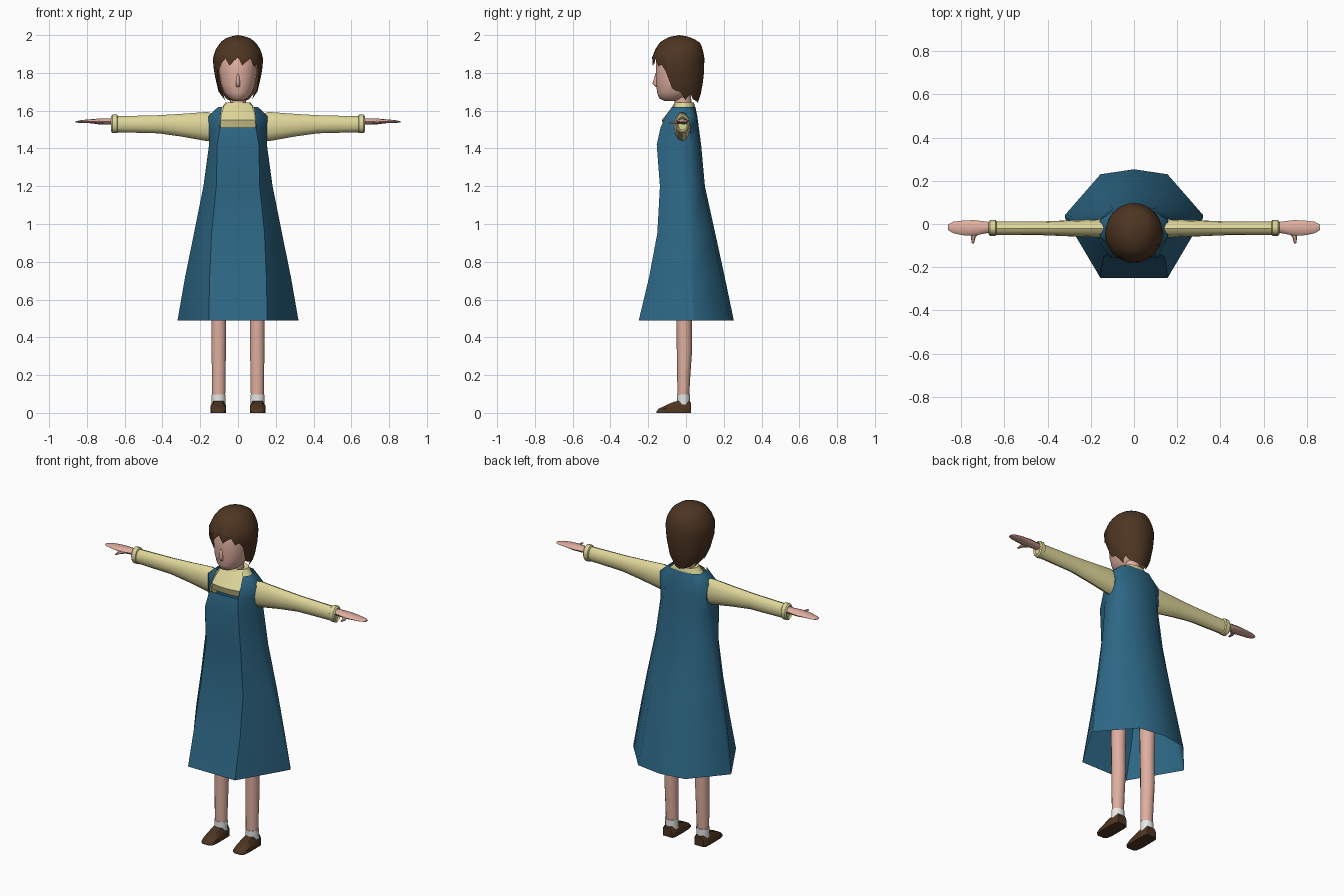
import bpy, bmesh, math
from math import sin, cos, pi, radians


def material(name, rgb):
    m = bpy.data.materials.new(name)
    m.diffuse_color = (*rgb, 1)
    return m


BLUE = material("dress blue", (0.026, 0.135, 0.235))
SKIN = material("skin", (0.74, 0.43, 0.35))
YELLOW = material("blouse yellow", (0.73, 0.67, 0.32))
BROWN = material("dark brown", (0.075, 0.036, 0.016))
WHITE = material("sock white", (0.82, 0.82, 0.82))


def loft(name, rings, mat, caps=True, closed=True, skip=None, angle=40):
    """Skin a list of equal-length rings; skip(i, j) leaves a face out."""
    bm = bmesh.new()
    vs = [[bm.verts.new(p) for p in r] for r in rings]
    n = len(rings[0])
    for i in range(len(rings) - 1):
        for j in range(n if closed else n - 1):
            if skip and skip(i, j):
                continue
            k = (j + 1) % n
            bm.faces.new((vs[i][j], vs[i][k], vs[i + 1][k], vs[i + 1][j]))
    if caps:
        bm.faces.new(vs[0])
        bm.faces.new(vs[-1])
    bmesh.ops.remove_doubles(bm, verts=bm.verts, dist=0.0003)
    bmesh.ops.recalc_face_normals(bm, faces=bm.faces)
    me = bpy.data.meshes.new(name)
    bm.to_mesh(me)
    bm.free()
    me.materials.append(mat)
    ob = bpy.data.objects.new(name, me)
    bpy.context.collection.objects.link(ob)
    bpy.ops.object.select_all(action='DESELECT')
    ob.select_set(True)
    bpy.context.view_layer.objects.active = ob
    bpy.ops.object.shade_smooth_by_angle(angle=radians(angle))
    return ob


def level(z, cx, cy, rx, ry, n=10):
    """Horizontal ellipse."""
    return [(cx + rx * sin(2 * pi * i / n), cy - ry * cos(2 * pi * i / n), z) for i in range(n)]


def upright(x, cy, cz, ry, rz, n=10):
    """Ellipse facing along x."""
    return [(x, cy + ry * cos(2 * pi * i / n), cz + rz * sin(2 * pi * i / n)) for i in range(n)]


# Dress: ten-sided rings, open hem and square neckline
def dress_ring(z, a, f, w, m, s, b, r, c):
    half = [(a, f), (w, m - s), (w, m + s), (b, r)]
    pts = [(0, f)] + half + [(0, c)] + [(-x, y) for x, y in reversed(half)]
    return [(x, y, z) for x, y in pts]


DRESS = [(0.49, .155, -.25, .32, .035, .006, .155, .23, .253),
         (0.72, .15, -.195, .28, .02, .015, .14, .185, .205),
         (0.95, .14, -.152, .233, .01, .025, .125, .14, .155),
         (1.20, .115, -.138, .183, -.01, .035, .11, .087, .10),
         (1.42, .11, -.155, .153, -.02, .04, .10, .07, .08),
         (1.51, .095, -.135, .153, -.02, .045, .10, .062, .068),
         (1.57, .092, -.108, .157, -.02, .04, .095, .055, .06),
         (1.62, .085, -.075, .105, -.012, .03, .07, .043, .05)]
loft("dress", [dress_ring(*d) for d in DRESS], BLUE, caps=False,
     skip=lambda i, j: i >= 5 and j in (0, 9), angle=50)

# Blouse front panel, showing inside the neckline
PANEL = [(1.51, .094, -.115), (1.55, .093, -.128), (1.585, .088, -.10),
         (1.625, .075, -.07), (1.64, .06, -.055)]
loft("blouse_front", [[(w * u, y + .012 * u * u, z) for u in (-1, -.5, 0, .5, 1)]
                      for z, w, y in PANEL], YELLOW, caps=False, closed=False)
# Blouse yoke and collar
loft("blouse_collar", [level(1.52, 0, -.02, .12, .06, 14), level(1.595, 0, -.015, .115, .06, 14),
                       level(1.62, 0, -.012, .085, .06, 14), level(1.642, 0, -.01, .07, .052, 14),
                       level(1.635, 0, -.01, .05, .04, 14)], YELLOW)

# Neck and head
loft("neck", [level(1.58, 0, -.012, .045, .045), level(1.70, 0, -.02, .042, .045)], SKIN)
HEAD = [(1.652, .025, -.115, -.03), (1.665, .05, -.142, 0), (1.695, .075, -.153, .03),
        (1.74, .091, -.158, .05), (1.80, .101, -.160, .065), (1.87, .103, -.158, .07),
        (1.93, .085, -.13, .05), (1.965, .03, -.07, 0)]
loft("head", [level(z, 0, (f + b) / 2, w, (b - f) / 2, 16) for z, w, f, b in HEAD], SKIN, angle=60)
loft("nose", [level(1.725, 0, -.148, .010, .012, 6), level(1.742, 0, -.158, .013, .02, 6),
              level(1.80, 0, -.15, .005, .01, 6)], SKIN, angle=80)

# Bobbed hair: columns hang from the crown to a bottom edge set by angle
HAIR = [(2.0, 0, -.035, -.035), (1.99, .055, -.09, .025), (1.965, .09, -.135, .07),
        (1.93, .115, -.16, .088), (1.88, .134, -.18, .097), (1.80, .126, -.177, .096),
        (1.70, .103, -.145, .082), (1.64, .062, -.09, .062)]
EDGE = [(0, 1.86), (48, 1.85), (60, 1.79), (75, 1.71), (90, 1.68),
        (120, 1.665), (150, 1.65), (180, 1.64)]


def interp(table, x):
    for p, q in zip(table, table[1:]):
        if min(p[0], q[0]) <= x <= max(p[0], q[0]):
            t = (x - p[0]) / (q[0] - p[0])
            return [u + (v - u) * t for u, v in zip(p[1:], q[1:])]
    return table[-1][1:]


COLS, ROWS = 36, 12
hair = []
for i in range(ROWS + 1):
    ring = []
    for j in range(COLS):
        deg = j * 360 / COLS
        off = min(deg, 360 - deg)
        bottom = interp(EDGE, off)[0]
        if off < 130:                                   # ragged tips
            bottom += (.022, -.018, .004)[j % 3]
        z = 2 - (2 - bottom) * (i / ROWS) ** 1.6
        w, f, b = interp(HAIR, z)
        a = radians(deg)
        ring.append((w * sin(a), (f + b) / 2 - (b - f) / 2 * cos(a), z))
    hair.append(ring)
loft("hair", hair, BROWN, caps=False, angle=60)

for side, s in (("right", -1), ("left", 1)):
    # Sleeve and cuff
    sleeve = [(.135, .042, .073, 1.513), (.165, .042, .077, 1.516), (.30, .037, .060, 1.523),
              (.42, .032, .048, 1.528), (.65, .032, .042, 1.528)]
    loft(side + "_sleeve", [upright(s * x, -.02, z, ry, rz, 12) for x, ry, rz, z in sleeve], YELLOW)
    cuff = [(.635, .030, .040), (.640, .037, .049), (.665, .037, .049), (.672, .030, .040),
            (.664, .024, .032)]
    loft(side + "_cuff", [upright(s * x, -.018, 1.53, ry, rz, 12) for x, ry, rz in cuff], YELLOW)
    # Hand and thumb
    hand = [(.65, -.015, .022, .018, 1.543), (.69, -.016, .028, .016, 1.543),
            (.74, -.018, .036, .015, 1.543), (.79, -.018, .034, .010, 1.544),
            (.835, -.016, .027, .007, 1.542), (.86, -.015, .013, .003, 1.541)]
    loft(side + "_hand", [upright(s * x, y, z, ry, rz, 8) for x, y, ry, rz, z in hand], SKIN)
    thumb = [(.728, -.035, .020, .010), (.744, -.062, .011, .008), (.745, -.09, .005, .004)]
    loft(side + "_thumb", [[(s * (x + r * cos(k * pi / 3)), y, 1.537 + h * sin(k * pi / 3))
                            for k in range(6)] for x, y, r, h in thumb], SKIN)
    # Leg, sock and shoe
    leg = [(.09, -.014, .036, .031), (.20, -.012, .038, .035), (.34, -.008, .040, .041),
           (.50, -.010, .041, .041), (.85, -.01, .048, .048)]
    loft(side + "_leg", [level(z, s * .102, y, rx, ry, 10) for z, y, rx, ry in leg], SKIN)
    loft(side + "_sock", [level(.04, s * .103, -.013, .038, .035), level(.098, s * .103, -.013, .039, .035)],
         WHITE)
    shoe = [(.027, .030, .055), (.015, .039, .062), (-.04, .041, .064), (-.075, .041, .055),
            (-.115, .040, .036), (-.145, .034, .022), (-.155, .022, .010)]
    loft(side + "_shoe", [[(s * .104 + w * u, y, h * v) for u, v in
                           ((-1, 0), (1, 0), (1, .6), (.6, 1), (-.6, 1), (-1, .6))]
                          for y, w, h in shoe], BROWN)
